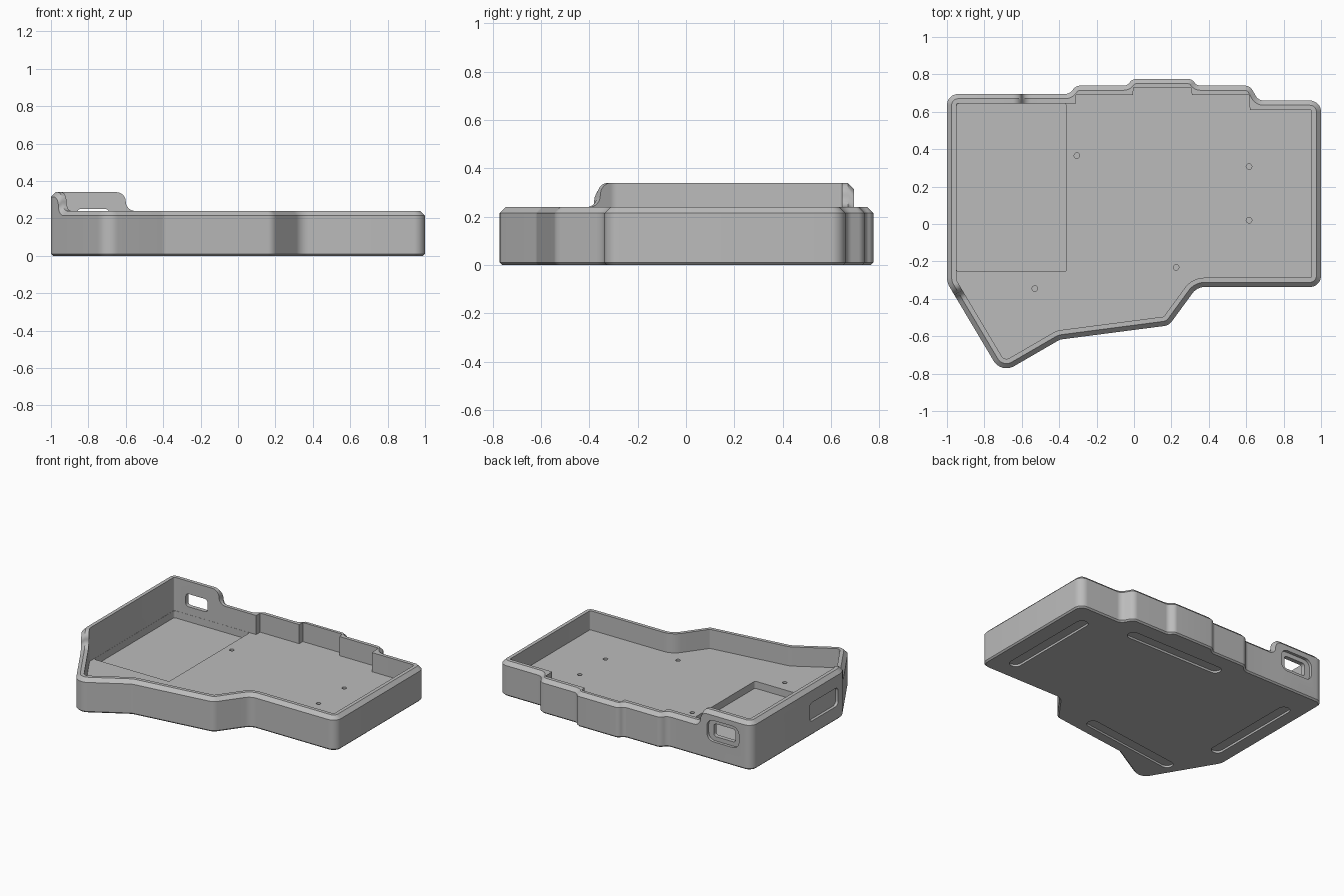
import bpy, bmesh, math
from mathutils import Vector, Matrix

if "Cube" in bpy.data.objects:
    bpy.data.objects.remove(bpy.data.objects["Cube"])

grey = bpy.data.materials.new("case grey")
grey.use_nodes = True
COLOR = (0.5, 0.5, 0.5, 1)
grey.diffuse_color = COLOR
grey.node_tree.nodes["Principled BSDF"].inputs["Base Color"].default_value = COLOR

LOW, HIGH, FLOOR, POCKET = 0.24, 0.34, 0.105, 0.055
WALL, CHAMFER, FOOT = 0.05, 0.025, 0.01

# Outline corners, counterclockwise: x, y, radius, optional square cavity corner
CORNERS = [
    (-1, .695, .06, None), (-1, -.313, .1, None), (-.71, -.8, .08, None),
    (-.396, -.618, .06, None), (.187, -.542, .06, None), (.337, -.337, .08, None),
    (1, -.337, .06, None), (1, .66, .06, None),
    (.665, .66, .05, (.62, .61)), (.62, .74, .05, (.62, .69)),
    (.335, .74, .04, (.31, .69)), (.31, .775, .04, (.31, .73)),
    (-.01, .775, .04, (-.005, .73)), (-.035, .74, .04, (-.005, .69)),
    (-.31, .74, .05, (-.31, .69)), (-.345, .695, .05, (-.31, .645)),
]


def left(d):
    return Vector((-d.y, d.x))


def fillet(prev, p, nxt, r, n=8):
    """Rounded corner as (point, inward normal) pairs."""
    d1, d2 = (p - prev).normalized(), (nxt - p).normalized()
    turn = math.atan2(d1.x * d2.y - d1.y * d2.x, d1.dot(d2))
    s = math.copysign(1, turn)
    centre = p - d1 * r * math.tan(abs(turn) / 2) + left(d1) * s * r
    out = []
    for i in range(n + 1):
        nrm = Matrix.Rotation(turn * i / n, 2) @ left(d1)
        out.append((centre - nrm * s * r, nrm))
    return out


def make_object(name, bm):
    bmesh.ops.recalc_face_normals(bm, faces=bm.faces)
    me = bpy.data.meshes.new(name)
    bm.to_mesh(me)
    bm.free()
    me.materials.append(grey)
    ob = bpy.data.objects.new(name, me)
    bpy.context.collection.objects.link(ob)
    return ob


# Cavity corners: parallel to the outline unless given
outer = [Vector(c[:2]) for c in CORNERS]
count = len(outer)
cavity = []
for i, (x, y, r, square) in enumerate(CORNERS):
    p, d1 = outer[i], (outer[i] - outer[i - 1]).normalized()
    d2 = (outer[(i + 1) % count] - p).normalized()
    n1, n2 = left(d1), left(d2)
    convex = d1.x * d2.y - d1.y * d2.x > 0
    if square:
        cavity.append((Vector(square), 0))
    else:
        cavity.append((p + (n1 + n2) * WALL / (1 + n1.dot(n2)),
                       max(r - WALL, 0) if convex else r + WALL))

# S-shaped step between the high and low rim: distance, height
R = (HIGH - LOW) / 2
quarter = [math.pi / 2 * i / 8 for i in range(9)]
step = [(R * math.sin(a), HIGH - R + R * math.cos(a)) for a in quarter]
step += [(2 * R - R * math.cos(a), LOW + R - R * math.sin(a)) for a in quarter[1:]]
rise = [(2 * R - s, h) for s, h in reversed(step)]
STEPS = {1: (.028, step), count - 1: (.205, rise)}

# Wall stations: outer point, inward normal, cavity point, rim height
stations = []
for i in range(count):
    j = (i + 1) % count
    arc = fillet(outer[i - 1], outer[i], outer[j], CORNERS[i][2])
    inner = fillet(cavity[i - 1][0], cavity[i][0], cavity[j][0], cavity[i][1])
    height = HIGH if i < 2 else LOW
    stations += [(p, n, q, height) for (p, n), (q, _) in zip(arc, inner)]
    if i in STEPS:
        start, profile = STEPS[i]
        d = (outer[j] - outer[i]).normalized()
        for s, h in profile:
            p = outer[i] + d * (start + s)
            stations.append((p, left(d), p + left(d) * WALL, h))

# Tray: swept wall closed by the underside and the floor
bm = bmesh.new()
rings = [[], [], [], [], [], []]
for p, n, q, h in stations:
    section = [(p + n * FOOT, 0), (p, FOOT), (p, h - CHAMFER),
               (p + n * CHAMFER, h), (q, h), (q, FLOOR)]
    for ring, (v, z) in zip(rings, section):
        ring.append(bm.verts.new((v.x, v.y, z)))
for a, b in zip(rings, rings[1:]):
    for k in range(len(a)):
        bm.faces.new((a[k - 1], a[k], b[k], b[k - 1]))
bm.faces.new(rings[0])
bm.faces.new(rings[-1])
bmesh.ops.remove_doubles(bm, verts=bm.verts, dist=0.0004)
tray = make_object("case_tray", bm)


def cut(name, size, radius, depth, matrix):
    """Subtract a rounded prism, centred on the matrix origin."""
    w, h = size[0] / 2, size[1] / 2
    box = [Vector(c) for c in ((-w, -h), (w, -h), (w, h), (-w, h))]
    pts = [p for i in range(4)
           for p, _ in fillet(box[i - 1], box[i], box[(i + 1) % 4], radius, 6)]
    b = bmesh.new()
    face = b.faces.new([b.verts.new((p.x, p.y, -depth / 2)) for p in pts])
    ext = bmesh.ops.extrude_face_region(b, geom=[face])
    top = [v for v in ext["geom"] if isinstance(v, bmesh.types.BMVert)]
    bmesh.ops.translate(b, verts=top, vec=(0, 0, depth))
    bmesh.ops.remove_doubles(b, verts=b.verts, dist=1e-5)
    b.transform(matrix)
    cutter = make_object(name, b)
    cutter.hide_render = True
    mod = tray.modifiers.new(name, 'BOOLEAN')
    mod.operation, mod.solver, mod.object = 'DIFFERENCE', 'EXACT', cutter
    bpy.context.view_layer.objects.active = tray
    bpy.ops.object.modifier_apply(modifier=name)
    bpy.data.objects.remove(cutter)


def at(x, y, z, rot=None):
    m = Matrix.Translation((x, y, z))
    return m @ rot if rot else m


# Lowered floor bay
cut("bay", (.589, .899), .015, .2, at(-.6545, .1945, POCKET + .1))

# Blind screw holes
for x, y in ((-.305, .366), (.615, .307), (.615, .02), (.225, -.232), (-.53, -.345)):
    cut("screw_hole", (.03, .03), .0149, .1, at(x, y, FLOOR))

# Foot grooves in the underside: x, y, length, angle
for x, y, length, angle in ((.84, .152, .74, 90), (.15, .58, .76, 0),
                            (-.385, -.5, .78, 7.5), (-.86, .136, .74, 90)):
    cut("foot_groove", (length, .08), .0399, .03,
        at(x, y, 0, Matrix.Rotation(math.radians(angle), 4, 'Z')))

# Back port: shallow recess and slot
back = Matrix.Rotation(math.pi / 2, 4, 'X')
cut("back_recess", (.25, .15), .05, .04, at(-.775, .695, .205, back))
cut("back_slot", (.17, .09), .02, .2, at(-.775, .67, .205, back))

# Side ports: shared recess with two openings
side = Matrix.Rotation(math.pi / 2, 4, 'Z') @ back
cut("side_recess", (.32, .13), .03, .04, at(-1, -.11, .165, side))
cut("side_opening", (.14, .07), .005, .2, at(-.97, -.16, .165, side))
cut("side_switch", (.08, .07), .005, .2, at(-.97, -.01, .165, side))

bpy.ops.object.select_all(action='DESELECT')
tray.select_set(True)
bpy.context.view_layer.objects.active = tray
bpy.ops.object.shade_smooth_by_angle(angle=math.radians(30))
